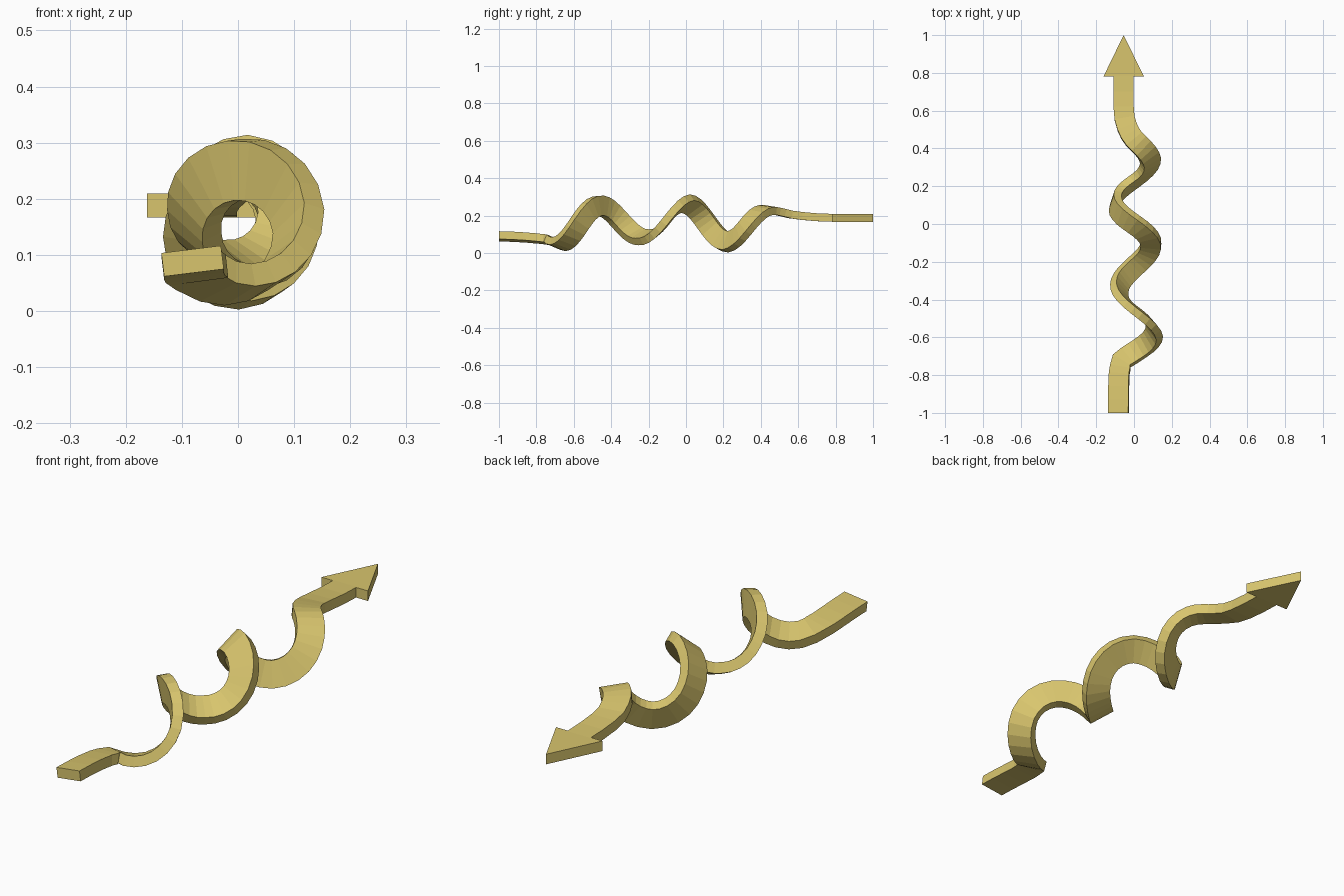
import bpy, math
from mathutils import Vector, Quaternion

if "Cube" in bpy.data.objects:
    bpy.data.objects.remove(bpy.data.objects["Cube"])

WIDTH, THICK = 0.107, 0.042
AXIS_Z = 0.16

gold = bpy.data.materials.new("golden yellow")
gold.diffuse_color = (0.69, 0.56, 0.155, 1)
gold.use_nodes = True
gold.node_tree.nodes["Principled BSDF"].inputs["Base Color"].default_value = gold.diffuse_color


def make_object(name, verts, faces):
    mesh = bpy.data.meshes.new(name)
    mesh.from_pydata(verts, [], faces)
    mesh.materials.append(gold)
    mesh.update()
    obj = bpy.data.objects.new(name, mesh)
    bpy.context.collection.objects.link(obj)
    return obj


# Centre line: straight tail, corkscrew, straight run to the head.
# One coil radius per quarter turn.
RADII = [0.113, 0.108, 0.092, 0.078, 0.076, 0.09, 0.104, 0.1, 0.1, 0.087, 0.07]


def coil_point(q):
    i = min(max(int(q), 0), len(RADII) - 2)
    f = max(q - i, 0)
    r = RADII[i] * (1 - f) + RADII[i + 1] * f
    a = math.radians(-90 + 90 * q)
    return Vector((r * math.cos(a), -0.68 + 0.113 * q, AXIS_Z + r * math.sin(a)))


path = [Vector(p) for p in ((-0.081, -1, 0.089), (-0.081, -0.93, 0.087),
                            (-0.081, -0.86, 0.083), (-0.078, -0.79, 0.077),
                            (-0.072, -0.755, 0.073))]
path += [coil_point(-0.4 + 0.2 * k) for k in range(53)]
path += [Vector(p) for p in ((-0.02, 0.478, 0.225), (-0.037, 0.515, 0.217),
                             (-0.05, 0.56, 0.206), (-0.055, 0.62, 0.198),
                             (-0.055, 0.7, 0.191), (-0.055, 0.785, 0.188))]
n = len(path)

# Tangents and width directions carried along with minimum twist
tans = [(path[min(i + 1, n - 1)] - path[max(i - 1, 0)]).normalized() for i in range(n)]
tans[0] = tans[-1] = Vector((0, 1, 0))
wides = [Vector((0.992, 0, 0.122))]
for i in range(1, n):
    wides.append(tans[i - 1].rotation_difference(tans[i]) @ wides[-1])

# Spread the small leftover twist so the head lies flat
left = math.atan2(wides[-1].z, wides[-1].x)
left = (left + math.pi / 2) % math.pi - math.pi / 2

verts, faces = [], []
for i in range(n):
    w = Quaternion(tans[i], left * i / (n - 1)) @ wides[i]
    w = (w - tans[i] * w.dot(tans[i])).normalized()
    t = w.cross(tans[i])
    for a, b in ((-1, -1), (1, -1), (1, 1), (-1, 1)):
        verts.append(path[i] + w * a * WIDTH / 2 + t * b * THICK / 2)
    if i:
        o = 4 * (i - 1)
        for k in range(4):
            m = (k + 1) % 4
            faces.append((o + k, o + m, o + m + 4, o + k + 4))
e = 4 * (n - 1)
faces += [(3, 2, 1, 0), (e, e + 1, e + 2, e + 3)]
make_object("twisted_shaft", verts, faces)

# Flat triangular head
outline = ((-0.162, 0.78), (0.053, 0.78), (-0.055, 1.0))
hv = [(x, y, z) for z in (0.167, 0.209) for x, y in outline]
make_object("arrow_head", hv, [(2, 1, 0), (3, 4, 5), (0, 1, 4, 3), (1, 2, 5, 4), (2, 0, 3, 5)])
